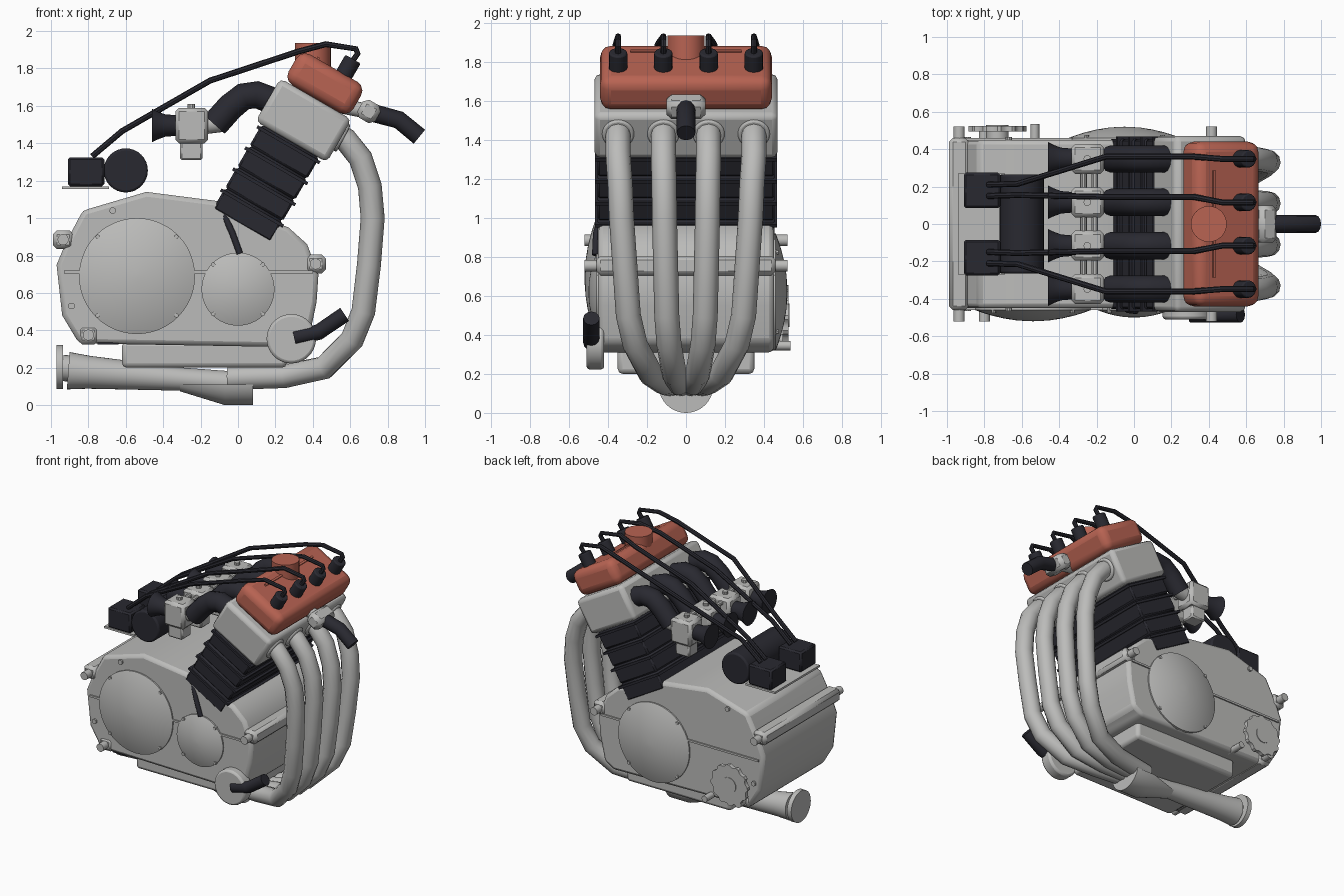
import bpy, bmesh, math
from mathutils import Vector, Matrix

cube = bpy.data.objects.get("Cube")
if cube:
    bpy.data.objects.remove(cube, do_unlink=True)


def material(name, rgb):
    m = bpy.data.materials.new(name)
    m.use_nodes = True
    m.diffuse_color = (*rgb, 1)
    m.node_tree.nodes["Principled BSDF"].inputs["Base Color"].default_value = (*rgb, 1)
    return m


METAL = material("light grey metal", (0.5, 0.5, 0.49))
BLACK = material("black rubber", (0.022, 0.022, 0.03))
RED = material("red paint", (0.48, 0.125, 0.085))

# Leaning frame shared by the cylinder block, head and valve cover
LEAN = Matrix.Translation((0.02, 0, 0.96)) @ Matrix.Rotation(math.radians(30), 4, 'Y')
ROWS = (-0.348, -0.116, 0.116, 0.348)


def add(name, bm, mat, bevel=0.0, segs=2, matrix=None):
    bmesh.ops.recalc_face_normals(bm, faces=bm.faces)
    me = bpy.data.meshes.new(name)
    bm.to_mesh(me)
    bm.free()
    return place(name, me, mat, bevel, segs, matrix)


def place(name, me, mat, bevel=0.0, segs=2, matrix=None):
    me.materials.clear()
    me.materials.append(mat)
    ob = bpy.data.objects.new(name, me)
    bpy.context.collection.objects.link(ob)
    if matrix:
        ob.matrix_world = matrix
    if bevel:
        mod = ob.modifiers.new("Bevel", 'BEVEL')
        mod.width, mod.segments, mod.limit_method = bevel, segs, 'ANGLE'
    bpy.ops.object.select_all(action='DESELECT')
    ob.select_set(True)
    bpy.context.view_layer.objects.active = ob
    bpy.ops.object.shade_smooth_by_angle(angle=math.radians(35))
    return ob


def box(name, lo, hi, mat, bevel=0.0, segs=2, matrix=None):
    bm = bmesh.new()
    bmesh.ops.create_cube(bm, size=1)
    lo, hi = Vector(lo), Vector(hi)
    for v in bm.verts:
        v.co = Vector([(lo[i] + hi[i]) / 2 + v.co[i] * (hi[i] - lo[i]) for i in range(3)])
    return add(name, bm, mat, bevel, segs, matrix)


def extrude(name, profile, y0, y1, mat, bevel=0.0):
    bm = bmesh.new()
    face = bm.faces.new([bm.verts.new((x, y0, z)) for x, z in profile])
    res = bmesh.ops.extrude_face_region(bm, geom=[face])
    for v in res["geom"]:
        if isinstance(v, bmesh.types.BMVert):
            v.co.y = y1
    return add(name, bm, mat, bevel)


def lathe_mesh(profile, origin, axis, n=32, tooth=1.0):
    """Rings of (distance, radius) along an axis, capped at both ends."""
    bm = bmesh.new()
    q = Vector((0, 0, 1)).rotation_difference(Vector(axis))
    rings = []
    for d, r in profile:
        ring = []
        for i in range(n):
            a = 2 * math.pi * i / n
            k = r * (tooth if i % 4 > 1 else 1)
            ring.append(bm.verts.new(Vector(origin) + q @ Vector((k * math.cos(a), k * math.sin(a), d))))
        rings.append(ring)
    for a, b in zip(rings, rings[1:]):
        for i in range(n):
            bm.faces.new((a[i], a[(i + 1) % n], b[(i + 1) % n], b[i]))
    bm.faces.new(rings[0])
    bm.faces.new(rings[-1])
    return bm


def lathe(name, profile, origin, axis, mat, n=32, bevel=0.0, tooth=1.0):
    return add(name, lathe_mesh(profile, origin, axis, n, tooth), mat, bevel)


def rod(name, a, b, r, mat, n=20, bevel=0.0):
    d = Vector(b) - Vector(a)
    return lathe(name, [(0, r), (d.length, r)], a, d, mat, n, bevel)


def tube(name, pts, r, mat, res=4):
    cu = bpy.data.curves.new(name, 'CURVE')
    cu.dimensions, cu.bevel_depth, cu.bevel_resolution, cu.use_fill_caps = '3D', r, res, True
    sp = cu.splines.new('POLY')
    sp.points.add(len(pts) - 1)
    for p, co in zip(sp.points, pts):
        p.co = (*co, 1)
    tmp = bpy.data.objects.new(name + "_path", cu)
    me = bpy.data.meshes.new_from_object(tmp)
    bpy.data.objects.remove(tmp)
    return place(name, me, mat)


def dome(name, x, z, r, side, y0, h):
    prof = [(0, r), (0.02, r)]
    prof += [(0.02 + h * (1 - k * k), r * k) for k in (0.96, 0.85, 0.7, 0.5, 0.3, 0.1, 0.01)]
    lathe(name, prof, (x, side * y0, z), (0, side, 0), METAL, 48)
    for i in range(4):
        a = math.pi * (i / 2 + 0.25)
        bx, bz = x + r * 0.96 * math.cos(a), z + r * 0.96 * math.sin(a)
        rod(name + "_bolt", (bx, side * y0, bz), (bx, side * (y0 + 0.035), bz), 0.012, METAL, 8)


# Crankcase, seam rib and oil pan
outline = [(-0.97, 0.75), (-0.92, 0.87), (-0.83, 1.04), (-0.49, 1.14), (-0.1, 1.09), (0.27, 0.95),
           (0.37, 0.86), (0.43, 0.7), (0.42, 0.55), (0.38, 0.36), (0.3, 0.31), (-0.85, 0.33), (-0.94, 0.48)]
extrude("crankcase", outline, -0.45, 0.45, METAL, 0.025)
box("case_seam", (-0.93, -0.46, 0.705), (0.4, 0.46, 0.72), METAL)
box("oil_pan", (-0.62, -0.35, 0.2), (0.26, 0.35, 0.34), METAL, 0.025)
box("drain_block", (-0.75, -0.44, 0.325), (-0.64, -0.36, 0.36), BLACK)
for bx, bz in ((-0.67, 1.04), (-0.89, 0.53)):
    rod("case_bolt", (bx, -0.465, bz), (bx, 0.465, bz), 0.018, METAL, 10)

# Round side covers
dome("clutch_cover", -0.54, 0.69, 0.31, -1, 0.44, 0.06)
dome("ignition_cover", 0.0, 0.62, 0.195, -1, 0.44, 0.04)
dome("alternator_cover", -0.05, 0.62, 0.3, 1, 0.44, 0.06)

# Sprocket and shift shaft at the back
lathe("sprocket", [(0, 0.155), (0.03, 0.155)], (-0.73, 0.495, 0.5), (0, 1, 0), METAL, 48, 0, 0.92)
rod("sprocket_hub", (-0.73, 0.44, 0.5), (-0.73, 0.53, 0.5), 0.06, METAL)
rod("shift_shaft", (-0.53, 0.4, 0.345), (-0.53, 0.535, 0.345), 0.024, METAL, 12)

# Mounting rails with through bolts
for x, z in ((-0.935, 0.885), (0.415, 0.755), (-0.8, 0.375)):
    box("mount_rail", (x - 0.055, -0.46, z - 0.05), (x + 0.055, 0.46, z + 0.05), METAL, 0.022, 1)
    rod("mount_bolt", (x, -0.52, z), (x, 0.52, z), 0.03, METAL, 12)

# Water pump and hose
rod("water_pump", (0.285, -0.51, 0.355), (0.285, -0.42, 0.355), 0.132, METAL, 40, 0.015)
tube("pump_hose", [(0.3, -0.485, 0.36), (0.43, -0.485, 0.39), (0.57, -0.485, 0.485)], 0.042, BLACK)

# Finned cylinder block
for i in range(4):
    v = i * 0.13
    box("cylinder_tier", (-0.178, -0.455, v), (0.178, 0.455, v + 0.13), BLACK, 0.012, 1, LEAN)
    box("cooling_fin", (-0.193, -0.467, v + 0.1), (0.193, 0.467, v + 0.118), BLACK, 0, 1, LEAN)
tube("breather_hose", [(-0.08, -0.43, 1.03), (-0.03, -0.46, 0.92), (0.01, -0.465, 0.81)], 0.017, BLACK)

# Cylinder head and valve cover
box("cylinder_head", (-0.215, -0.47, 0.52), (0.225, 0.47, 0.785), METAL, 0.03, 2, LEAN)
box("valve_cover", (-0.195, -0.44, 0.785), (0.205, 0.44, 0.975), RED, 0.055, 3, LEAN)
box("cover_ridge", (-0.1, -0.285, 0.97), (-0.085, 0.285, 0.985), RED, 0, 1, LEAN)
rod("filler_neck", (0.4, 0, 1.75), (0.4, 0, 1.935), 0.096, RED, 32)

# Thermostat housing and hose
thermo = Matrix.Translation((0.7, 0, 1.57)) @ Matrix.Rotation(math.radians(30), 4, 'Y')
box("thermostat", (-0.055, -0.1, -0.055), (0.055, 0.1, 0.055), METAL, 0.025, 1, thermo)
rod("thermostat_neck", (0.55, 0, 1.6), (0.7, 0, 1.57), 0.04, METAL)
tube("coolant_hose", [(0.73, 0, 1.56), (0.86, 0, 1.525), (0.97, 0, 1.435)], 0.048, BLACK)

# One set per cylinder: exhaust, intake, carburettor, plug cap and lead
for y in ROWS:
    tube("exhaust_pipe", [(0.5, y, 1.46), (0.575, y, 1.42), (0.655, y, 1.32), (0.705, y * 0.97, 1.17),
                          (0.72, y * 0.95, 1.0), (0.7, y * 0.9, 0.75), (0.67, y * 0.85, 0.5),
                          (0.61, y * 0.75, 0.35), (0.46, y * 0.52, 0.2), (0.25, y * 0.32, 0.155),
                          (-0.05, y * 0.18, 0.145)], 0.064, METAL)
    rod("exhaust_flange", (0.49, y, 1.465), (0.565, y, 1.425), 0.082, METAL, 28, 0.01)
    tube("intake_runner", [(-0.125, y, 1.5), (-0.04, y, 1.595), (0.03, y, 1.65), (0.1, y, 1.66),
                           (0.2, y, 1.62)], 0.073, BLACK)
    box("carburettor", (-0.335, y - 0.08, 1.4), (-0.16, y + 0.08, 1.59), METAL, 0.02, 1)
    box("float_bowl", (-0.31, y - 0.055, 1.31), (-0.19, y + 0.055, 1.41), METAL, 0.01, 1)
    rod("carb_cap", (-0.25, y, 1.58), (-0.25, y, 1.61), 0.02, METAL, 10)
    rod("carb_outlet", (-0.17, y, 1.5), (-0.09, y, 1.51), 0.05, METAL)
    lathe("intake_trumpet", [(0, 0.055), (0.06, 0.06), (0.1, 0.075), (0.13, 0.09)],
          (-0.33, y, 1.495), (-1, 0, 0), BLACK)
    rod("plug_cap", (0.54, y, 1.72), (0.615, y, 1.85), 0.047, BLACK, 16, 0.008)
    side = 1 if y > 0 else -1
    outer = abs(y) > 0.2
    y0, y1 = (0.21, 0.36) if outer else (0.15, 0.145)
    tube("plug_lead", [(-0.78, side * y0, 1.33), (-0.62, side * (y0 + 0.005), 1.465), (-0.15, side * y1, 1.735),
                       (0.32, side * y1, 1.89), (0.47, y, 1.93), (0.63, y, 1.905), (0.64, y, 1.88),
                       (0.605, y, 1.83)], 0.016, BLACK, 2)
for x in (-0.27, -0.21):
    rod("carb_link", (x, -0.42, 1.555), (x, 0.42, 1.555), 0.018, METAL, 10)

# Ignition coils and starter motor
box("coil_plate", (-0.94, -0.27, 1.155), (-0.69, 0.27, 1.17), METAL)
for y in (-0.18, 0.18):
    box("ignition_coil", (-0.91, y - 0.095, 1.17), (-0.715, y + 0.095, 1.325), BLACK, 0.012, 1)
rod("starter_motor", (-0.6, -0.265, 1.255), (-0.6, 0.265, 1.255), 0.118, BLACK, 32, 0.012)

# Exhaust collector scoop, tail pipe and end flange
bm = lathe_mesh([(0, 0.066), (0.24, 0.14), (0.39, 0.14)], (-0.31, 0, 0.14), (1, 0, 0), 40)
cut = bmesh.ops.bisect_plane(bm, geom=bm.verts[:] + bm.edges[:] + bm.faces[:], plane_co=(0, 0, 0.11),
                             plane_no=(0, 0, 1), clear_outer=True)
bmesh.ops.edgeloop_fill(bm, edges=[e for e in cut["geom_cut"] if isinstance(e, bmesh.types.BMEdge)])
add("collector_scoop", bm, METAL)
lathe("tail_pipe", [(0, 0.062), (0.26, 0.062), (0.6, 0.08), (0.75, 0.088), (0.86, 0.1)],
      (-0.05, 0, 0.12), (-0.87, 0, 0.065), METAL)
rod("tail_flange", (-0.97, 0, 0.203), (-0.935, 0, 0.203), 0.118, METAL, 40)
rod("tail_neck", (-0.94, 0, 0.2), (-0.86, 0, 0.19), 0.07, METAL)
